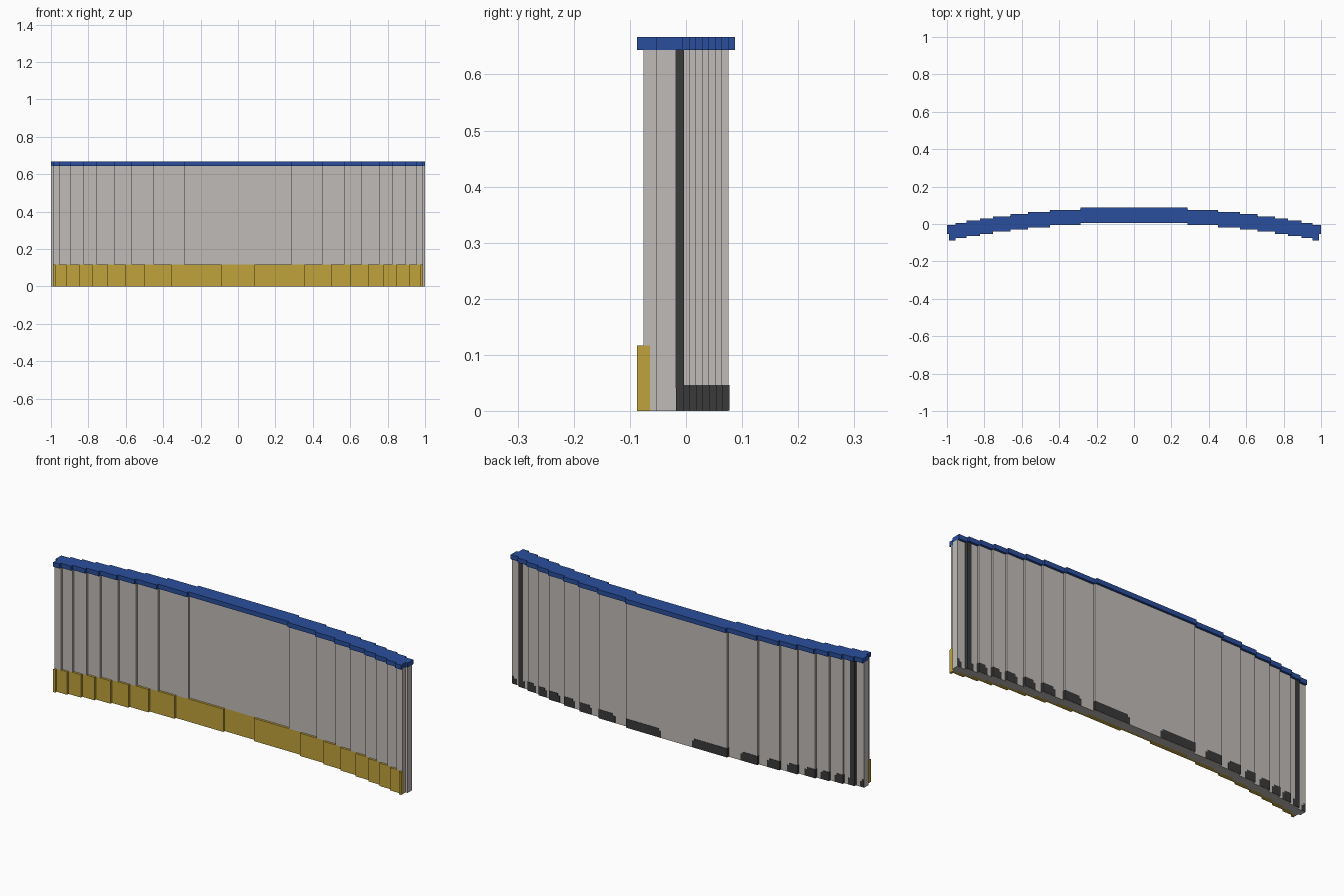
import bpy, bmesh

cube = bpy.data.objects.get("Cube")
if cube:
    bpy.data.objects.remove(cube)

U = 2 / 171                                   # one block
WALL_STEPS = [24.5, 38.5, 48.5, 56.5, 64.5, 70.5, 76.5, 81.5]
BASE_STEPS = [7.5, 30.5, 42.5, 51.5, 59.5, 66.5, 72.5, 78.5, 83.5]


def material(name, rgb):
    m = bpy.data.materials.new(name)
    m.use_nodes = True
    m.diffuse_color = (*rgb, 1)
    m.node_tree.nodes["Principled BSDF"].inputs["Base Color"].default_value = (*rgb, 1)
    return m


GREY = material("warm_grey", (0.53, 0.50, 0.48))
GOLD = material("gold", (0.53, 0.36, 0.045))
BLUE = material("blue", (0.023, 0.077, 0.34))
DARK = material("charcoal", (0.042, 0.042, 0.042))


def finish(name, bm, mat):
    bmesh.ops.recalc_face_normals(bm, faces=bm.faces)
    me = bpy.data.meshes.new(name)
    bm.to_mesh(me)
    bm.free()
    me.materials.append(mat)
    ob = bpy.data.objects.new(name, me)
    bpy.context.collection.objects.link(ob)


def stepped_edge(steps, y):
    """Staircase that drops one block at every step, going outwards."""
    pts = []
    for i, x in enumerate(steps):
        pts += [(x, y - i), (x, y - i - 1)]
    return pts


def arc_prism(name, mat, back, front, z0, z1, front_steps=WALL_STEPS, notched=True):
    """Mirrored stepped arc outline, extruded upwards."""
    b = stepped_edge(WALL_STEPS, back)
    f = stepped_edge(front_steps, front)
    if notched:
        end = [(85.5, b[-1][1]), (85.5, -4.5), (84.5, -4.5), (84.5, f[-1][1])]
    else:
        end = [(84.5, b[-1][1]), (84.5, f[-1][1])]
    half = b + end + f[::-1]
    outline = half + [(-x, y) for x, y in reversed(half)]
    bm = bmesh.new()
    face = bm.faces.new([bm.verts.new((x * U, y * U, z0 * U)) for x, y in outline])
    top = bmesh.ops.extrude_face_region(bm, geom=[face])["geom"]
    bmesh.ops.translate(bm, vec=(0, 0, (z1 - z0) * U),
                        verts=[v for v in top if isinstance(v, bmesh.types.BMVert)])
    finish(name, bm, mat)


def add_box(bm, x0, x1, y0, y1, z0, z1):
    vs = bmesh.ops.create_cube(bm, size=1)["verts"]
    for v in vs:
        v.co = ((x0 if v.co.x < 0 else x1) * U,
                (y0 if v.co.y < 0 else y1) * U,
                (z0 if v.co.z < 0 else z1) * U)


# Wall, base band and top rail
arc_prism("lower_wall", GREY, 6.5, 2.5, 0, 10)
arc_prism("upper_wall", GREY, 6.5, 1.5, 10, 55)
arc_prism("base_band", GOLD, 2.5, 1.5, 0, 10, BASE_STEPS, False)
arc_prism("top_rail", BLUE, 7.5, 0.5, 55, 57)

# Dark feet on the outer part of every back step, lower at the inner end
P = 0.12                                      # slight relief over the wall
bm = bmesh.new()
for side in (1, -1):
    for i, (x0, x1) in enumerate(zip(BASE_STEPS, WALL_STEPS + [85.5])):
        y = 6.5 - i
        height = 4 if i < 8 else 3.5
        mid = x0 + 1
        add_box(bm, side * mid, side * (x1 + (P if i < 8 else 0)), y - 1, y + P, 0.1, height)
        add_box(bm, side * x0, side * mid, y - 1, y + P, 0.1, height - 1)
finish("back_feet", bm, DARK)

# Full-height dark post near each end of the back
bm = bmesh.new()
for side in (1, -1):
    add_box(bm, side * 79.5, side * (81.5 + 1.5 * P), -1.5, -0.5 + 1.5 * P, 0.2, 55)
finish("back_end_posts", bm, DARK)
